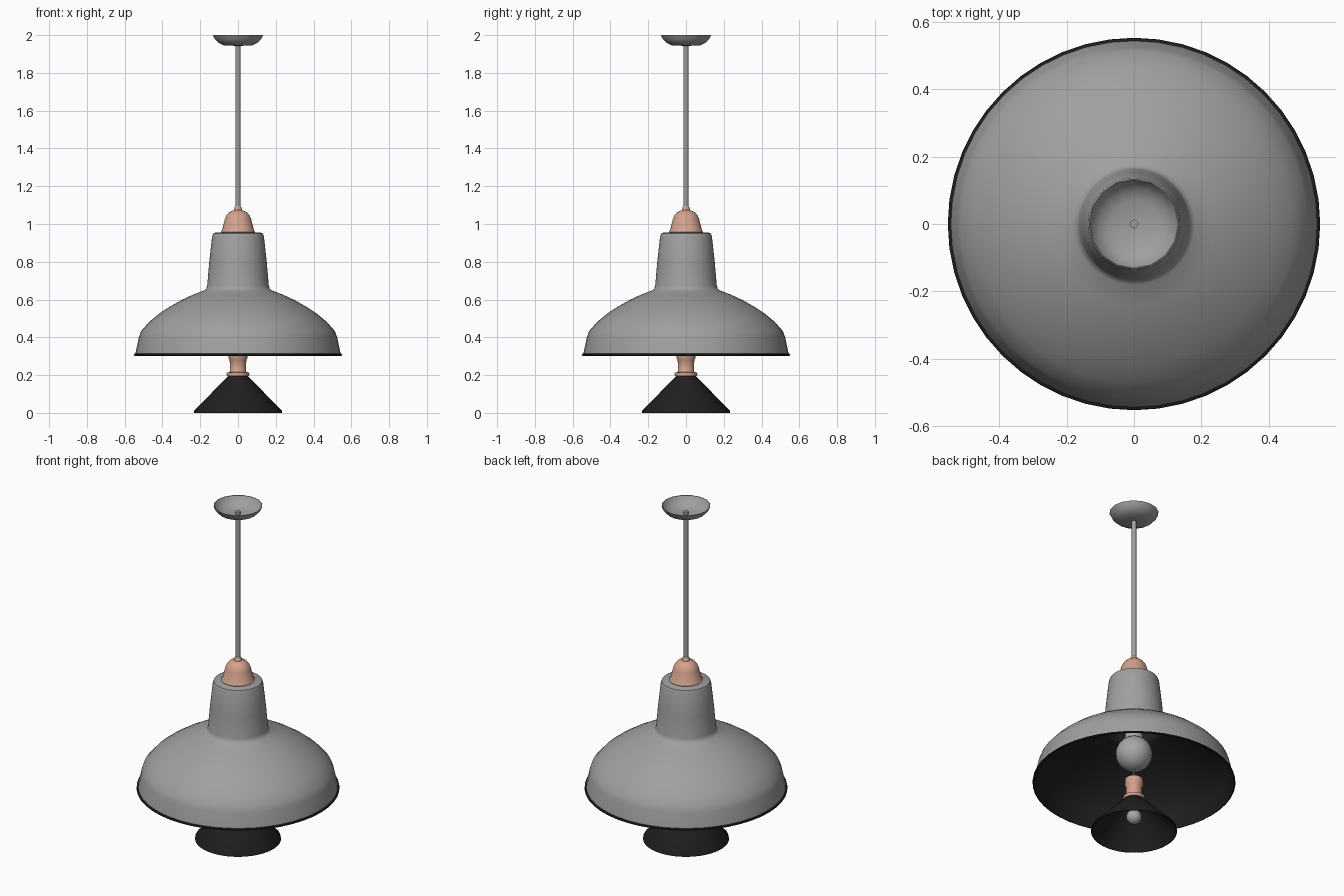
import bpy, bmesh, math

if "Cube" in bpy.data.objects:
    bpy.data.objects.remove(bpy.data.objects["Cube"])

def mat(name, r, g, b):
    m = bpy.data.materials.new(name)
    m.diffuse_color = (r, g, b, 1)
    m.use_nodes = True
    m.node_tree.nodes["Principled BSDF"].inputs["Base Color"].default_value = m.diffuse_color
    return m

GREY = mat("grey metal", 0.35, 0.35, 0.35)
BLACK = mat("black lining", 0.014, 0.014, 0.014)
COPPER = mat("copper", 0.65, 0.36, 0.26)
BULB = mat("bulb glass", 0.38, 0.38, 0.38)

def lathe(name, profile, mats, seg=32, rule=None):
    """Revolve (radius, z) points about z; rule(i) gives the material of band i."""
    bm = bmesh.new()
    rings = []
    for r, z in profile:
        if r < 1e-6:
            rings.append([bm.verts.new((0, 0, z))] * seg)
        else:
            rings.append([bm.verts.new((r * math.cos(2 * math.pi * k / seg),
                                        r * math.sin(2 * math.pi * k / seg), z))
                          for k in range(seg)])
    for i, (a, b) in enumerate(zip(rings, rings[1:])):
        for k in range(seg):
            n = (k + 1) % seg
            vs = list(dict.fromkeys([a[k], b[k], b[n], a[n]]))
            f = bm.faces.new(vs)
            f.smooth = True
            f.material_index = rule(i) if rule else 0
    me = bpy.data.meshes.new(name)
    bm.to_mesh(me)
    bm.free()
    for m in mats:
        me.materials.append(m)
    me.set_sharp_from_angle(angle=math.radians(40))
    ob = bpy.data.objects.new(name, me)
    bpy.context.collection.objects.link(ob)
    return ob

def bulb(name, r, z, neck_r, neck_top):
    """Round bulb with a neck going up into its socket."""
    pts = [(neck_r, neck_top)]
    pts += [(r * math.sin(math.radians(a)), z + r * math.cos(math.radians(a)))
            for a in range(30, 180, 15)]
    pts += [(0, z - r)]
    return lathe(name, pts, [BULB], 24)

# open ceiling cup: outside, thin lip, inside
lathe("ceiling_cup", [(0, 1.943), (0.075, 1.945), (0.105, 1.96), (0.123, 1.978), (0.134, 2.0),
                      (0.131, 2.0), (0.12, 1.979), (0.102, 1.963), (0.073, 1.949), (0, 1.947)],
      [GREY], 16)

# hanging rod
lathe("rod", [(0, 1.07), (0.013, 1.07), (0.013, 1.965), (0, 1.965)], [GREY], 12)

# copper cap on the shade
lathe("copper_cap", [(0, 1.094), (0.014, 1.094), (0.018, 1.088), (0.022, 1.073), (0.045, 1.064),
                     (0.062, 1.045), (0.07, 1.025), (0.084, 0.968), (0.091, 0.958),
                     (0.089, 0.953), (0, 0.953)], [COPPER], 32)

# main shade: grey outside, black rim and lining
outer = [(0, 0.956), (0.118, 0.955), (0.131, 0.95), (0.137, 0.935), (0.152, 0.8), (0.163, 0.675),
         (0.168, 0.657), (0.18, 0.648), (0.24, 0.625), (0.30, 0.597), (0.36, 0.563),
         (0.42, 0.523), (0.47, 0.482), (0.513, 0.433), (0.525, 0.40), (0.543, 0.315)]
rim = [(0.551, 0.312), (0.552, 0.305), (0.545, 0.302)]
inner = [(max(r - 0.007, 0), z - 0.007) for r, z in reversed(outer[:-1])]
lathe("main_shade", outer + rim + inner, [GREY, BLACK], 48,
      lambda i: 0 if i < len(outer) - 1 else 1)

# large bulb and its socket
bulb("large_bulb", 0.1, 0.485, 0.045, 0.66)
lathe("upper_socket", [(0, 0.64), (0.055, 0.64), (0.055, 0.95), (0, 0.95)], [BLACK], 24)

# wire carrying the small lamp
lathe("wire", [(0.005, 0.31), (0.005, 0.4)], [GREY], 8)

# copper socket of the small lamp
lathe("lower_socket", [(0, 0.33), (0.04, 0.33), (0.049, 0.325), (0.051, 0.29), (0.044, 0.28),
                       (0.042, 0.222), (0.046, 0.216), (0.058, 0.214), (0.061, 0.205),
                       (0.058, 0.195), (0, 0.195)], [COPPER], 32)

# small black cone shade
lathe("small_shade", [(0, 0.196), (0.052, 0.195), (0.232, 0.012), (0.234, 0.0), (0.229, 0.0),
                      (0.227, 0.009), (0.049, 0.189), (0, 0.189)], [BLACK], 40)

# small bulb
bulb("small_bulb", 0.042, 0.09, 0.02, 0.189)
